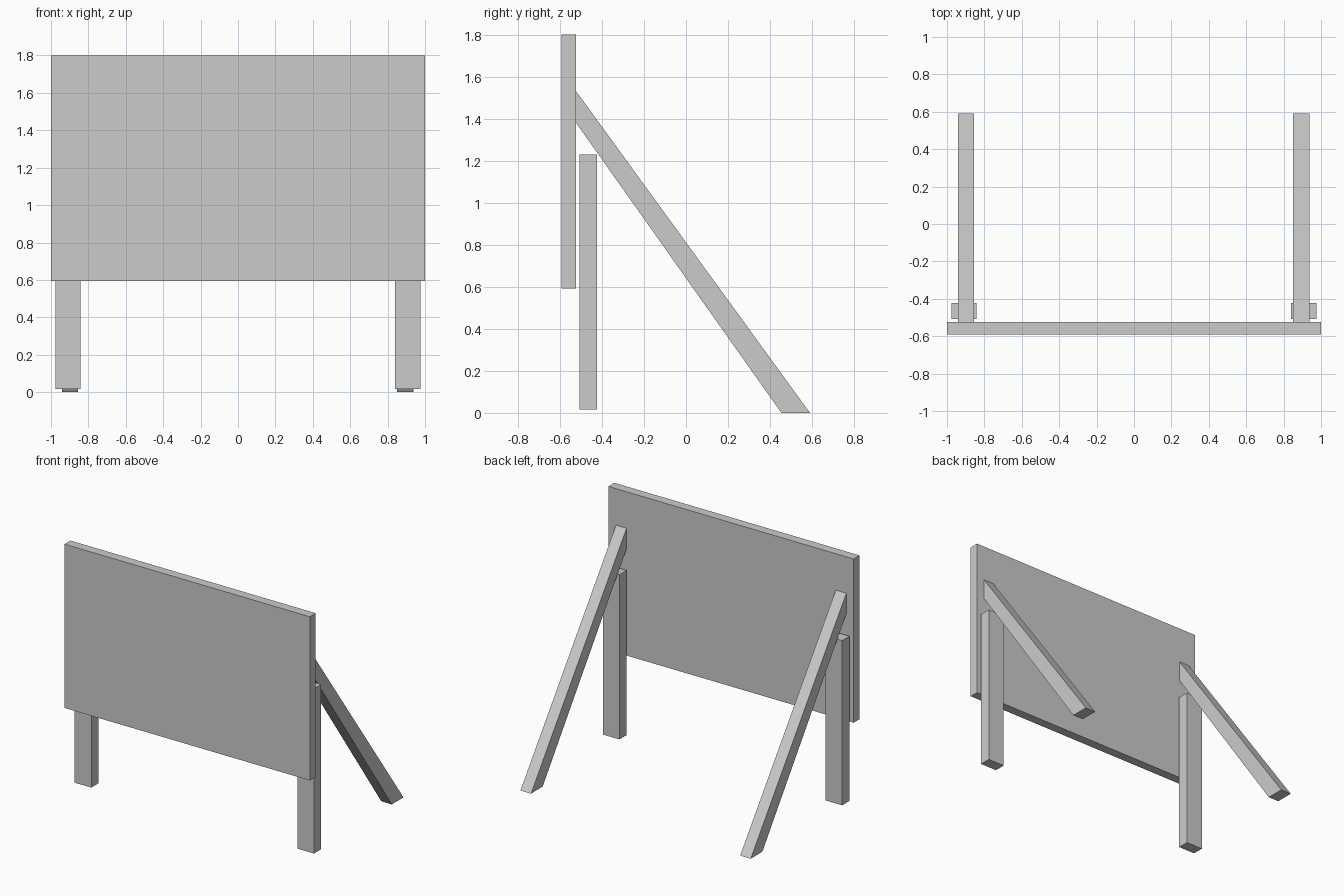
import bpy, bmesh

if "Cube" in bpy.data.objects:
    bpy.data.objects.remove(bpy.data.objects["Cube"])


def extrude_profile(name, profile, x0, x1):
    """Extrude a (y, z) profile along x from x0 to x1."""
    bm = bmesh.new()
    face = bm.faces.new([bm.verts.new((x0, y, z)) for y, z in profile])
    ext = bmesh.ops.extrude_face_region(bm, geom=[face])
    verts = [v for v in ext["geom"] if isinstance(v, bmesh.types.BMVert)]
    bmesh.ops.translate(bm, verts=verts, vec=(x1 - x0, 0, 0))
    bmesh.ops.recalc_face_normals(bm, faces=bm.faces)
    mesh = bpy.data.meshes.new(name)
    bm.to_mesh(mesh)
    bm.free()
    obj = bpy.data.objects.new(name, mesh)
    bpy.context.collection.objects.link(obj)
    return obj


def rect(y0, y1, z0, z1):
    return [(y0, z0), (y1, z0), (y1, z1), (y0, z1)]


# Sign board
extrude_profile("board", rect(-0.592, -0.523, 0.593, 1.8), -1.0, 1.0)

# Upright posts and slanted braces, cut flush to the board and the ground
post = rect(-0.508, -0.423, 0.016, 1.23)
brace = [(-0.523, 1.531), (-0.523, 1.38), (0.454, 0.0), (0.59, 0.0)]
for side, cx in (("left", -0.909), ("right", 0.907)):
    extrude_profile(side + "_post", post, cx - 0.068, cx + 0.068)
    if side == "left":
        bx = -0.898
    else:
        bx = 0.894
    extrude_profile(side + "_brace", brace, bx - 0.043, bx + 0.043)
